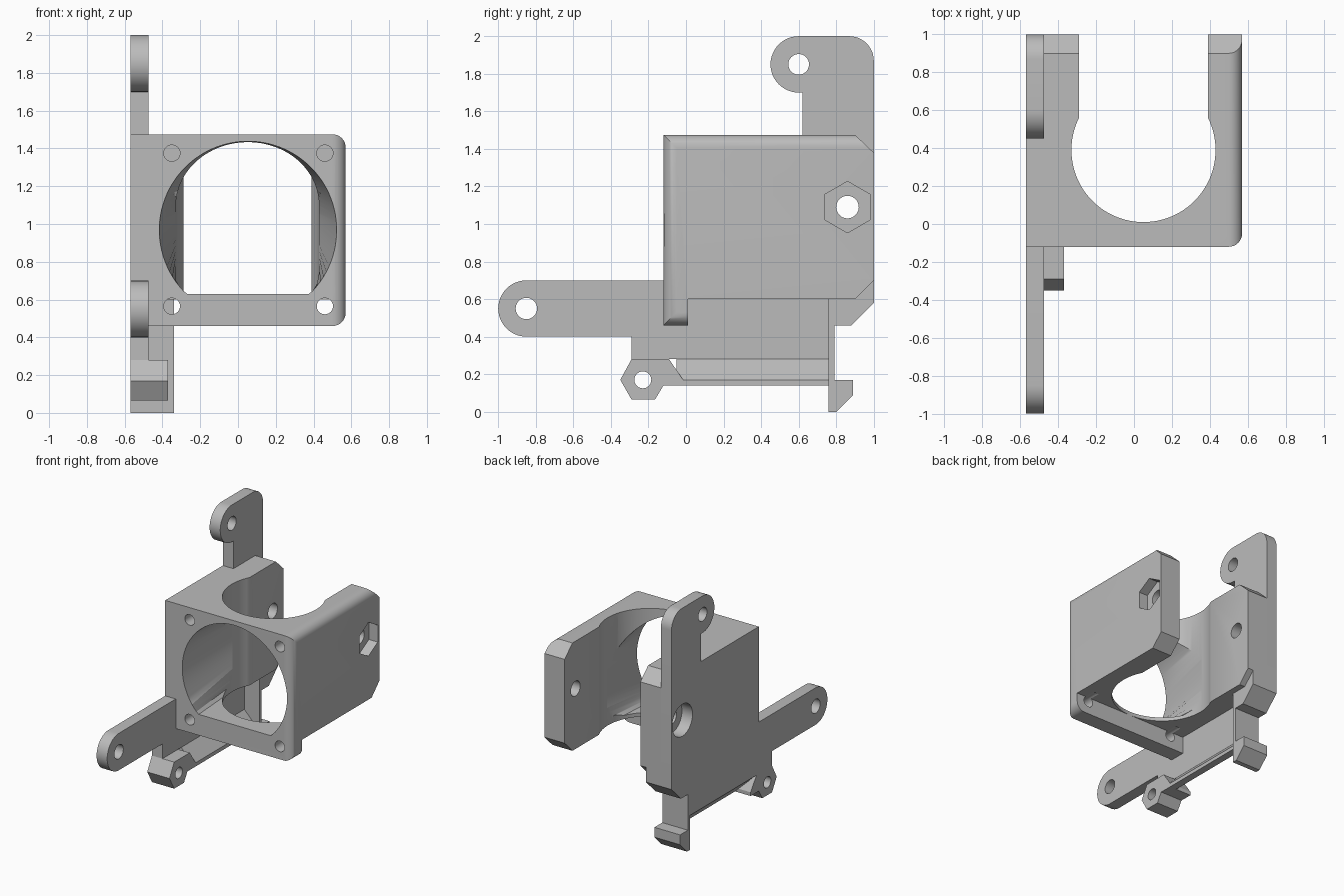
import bpy, bmesh, math
from mathutils import Matrix, Vector

if "Cube" in bpy.data.objects:
    bpy.data.objects.remove(bpy.data.objects["Cube"])

grey = bpy.data.materials.new("plain grey")
grey.use_nodes = True
grey.diffuse_color = (0.5, 0.5, 0.5, 1)
grey.node_tree.nodes["Principled BSDF"].inputs["Base Color"].default_value = (0.5, 0.5, 0.5, 1)

OUT, IN, RIGHT = -0.57, -0.475, 0.57   # outer and inner face of side plate, far wall


def make(name, bm):
    bmesh.ops.recalc_face_normals(bm, faces=bm.faces)
    mesh = bpy.data.meshes.new(name)
    bm.to_mesh(mesh)
    bm.free()
    mesh.materials.append(grey)
    ob = bpy.data.objects.new(name, mesh)
    bpy.context.collection.objects.link(ob)
    return ob


def loft(rings):
    bm = bmesh.new()
    loops = [[bm.verts.new(p) for p in ring] for ring in rings]
    bm.faces.new(loops[0])
    bm.faces.new(loops[1])
    n = len(loops[0])
    for i in range(n):
        j = (i + 1) % n
        bm.faces.new((loops[0][i], loops[0][j], loops[1][j], loops[1][i]))
    return bm


def along_x(pts, x0, x1):
    return loft([[(x, y, z) for y, z in pts] for x in (x0, x1)])


def along_y(pts, y0, y1):
    return loft([[(x, y, z) for x, z in pts] for y in (y0, y1)])


def arc(cy, cz, r, a0, a1, n=24):
    angles = [math.radians(a0 + (a1 - a0) * i / n) for i in range(n + 1)]
    return [(cy + r * math.cos(a), cz + r * math.sin(a)) for a in angles]


def disc(cy, cz, r, n=40, start=0):
    return arc(cy, cz, r, start, start + 360, n)[:-1]


def cut(ob, *cutters):
    for bm in cutters:
        tool = make("cutter", bm)
        tool.hide_render = True
        mod = ob.modifiers.new("cut", "BOOLEAN")
        mod.operation, mod.solver, mod.object = "DIFFERENCE", "EXACT", tool
        bpy.context.view_layer.objects.active = ob
        bpy.ops.object.modifier_apply(modifier=mod.name)
        bpy.data.objects.remove(tool)


def finish(ob):
    bpy.ops.object.select_all(action="DESELECT")
    ob.select_set(True)
    bpy.context.view_layer.objects.active = ob
    bpy.ops.object.shade_smooth_by_angle(angle=math.radians(30))


# Side plate with front arm, top ear and rear strap
hook_end = [(0.76, 0), (0.80, 0), (0.89, 0.09), (0.89, 0.17), (0.79, 0.17),
            (0.79, 0.46), (0.88, 0.46), (1, 0.58)]
outline = arc(-0.85, 0.55, 0.15, 90, 270)
outline += [(-0.29, 0.40), (-0.29, 0.28), (0.76, 0.28)] + hook_end
outline += arc(0.87, 1.87, 0.13, 0, 90, 12) + arc(0.60, 1.85, 0.15, 90, 270)
outline += [(0.62, 1.70), (0.62, 1.475), (-0.12, 1.475), (-0.12, 0.70)]
side_plate = make("side_plate", along_x(outline, OUT, IN))
cut(side_plate,
    along_x(disc(-0.85, 0.55, 0.057), -1, 0),
    along_x(disc(0.60, 1.85, 0.055), -1, 0),
    along_x(disc(0.86, 1.09, 0.13), -1, 0))

# Main housing, with its two long outer edges rounded
section = [(-0.12, 0.46), (0.01, 0.46), (0.01, 0.60), (0.90, 0.60),
           (1, 0.70), (1, 1.38), (0.90, 1.475), (-0.12, 1.475)]
bm = along_x(section, IN, RIGHT)
long_edges = [e for e in bm.edges if all(v.co.x > 0.5 for v in e.verts)
              and all(v.co.z < 0.5 or v.co.z > 1.45 for v in e.verts)]
bmesh.ops.bevel(bm, geom=long_edges, offset=0.07, segments=8, profile=0.5, affect="EDGES")
housing = make("housing", bm)

# Vertical bore that opens to the rear
bore = arc(0.05, 0.39, 0.38, 153.4, 386.6, 64)
bore += [(0.39, 1.2), (-0.29, 1.2)]
bore_cut = loft([[(x, y, z) for x, y in bore] for z in (0.3, 1.7)])

# Tapered air inlet: round in front, arched with a flat floor behind
FLOOR = 0.63
front_ring, back_ring = [], []
for i in range(96):
    a = 2 * math.pi * (i + 0.5) / 96
    c, s = math.cos(a), math.sin(a)
    front_ring.append((0.053 + 0.47 * c, -0.121, max(0.968 + 0.47 * s, FLOOR)))
    m = max(abs(c), abs(s)) if s < 0 else 1
    reach = 0.38 if s > 0 else 1.04 - FLOOR
    back_ring.append((0.05 + 0.38 * c / m, 0.40, 1.04 + reach * s / m))
cut(housing, bore_cut, loft([front_ring, back_ring]))

# Fan screw holes, clamp screw and hexagonal nut pocket
for x in (-0.35, 0.46):
    for z in (0.565, 1.375):
        cut(housing, along_y(disc(x, z, 0.043), -0.3, 0.1))
cut(housing,
    along_x(disc(0.86, 1.09, 0.06), -1, 1),
    along_x(disc(0.86, 1.09, 0.137, 6, 30), 0.49, 0.8))

# Rear clip with hook, behind the side plate
clip = hook_end + [(1, 0.72), (0.76, 0.72)]
rear_clip = make("rear_clip", along_x(clip, IN, -0.34))

# Slanted rail under the side plate
rail_section = [(IN, 0.28), (-0.37, 0.17), (-0.37, 0.14), (-0.43, 0.14), (OUT, 0.28)]
rail = make("rail", along_y(rail_section, -0.05, 0.76))

# Hexagonal lug at the front of the rail
lug_outline = [(-0.35, 0.17), (-0.29, 0.28), (-0.09, 0.28), (-0.015, 0.17),
               (-0.015, 0.14), (-0.12, 0.14), (-0.165, 0.065), (-0.29, 0.065)]
lug = make("lug", along_x(lug_outline, OUT, -0.37))
cut(lug, along_x(disc(-0.23, 0.17, 0.045), -1, 0))

for part in (side_plate, housing, rear_clip, rail, lug):
    finish(part)
